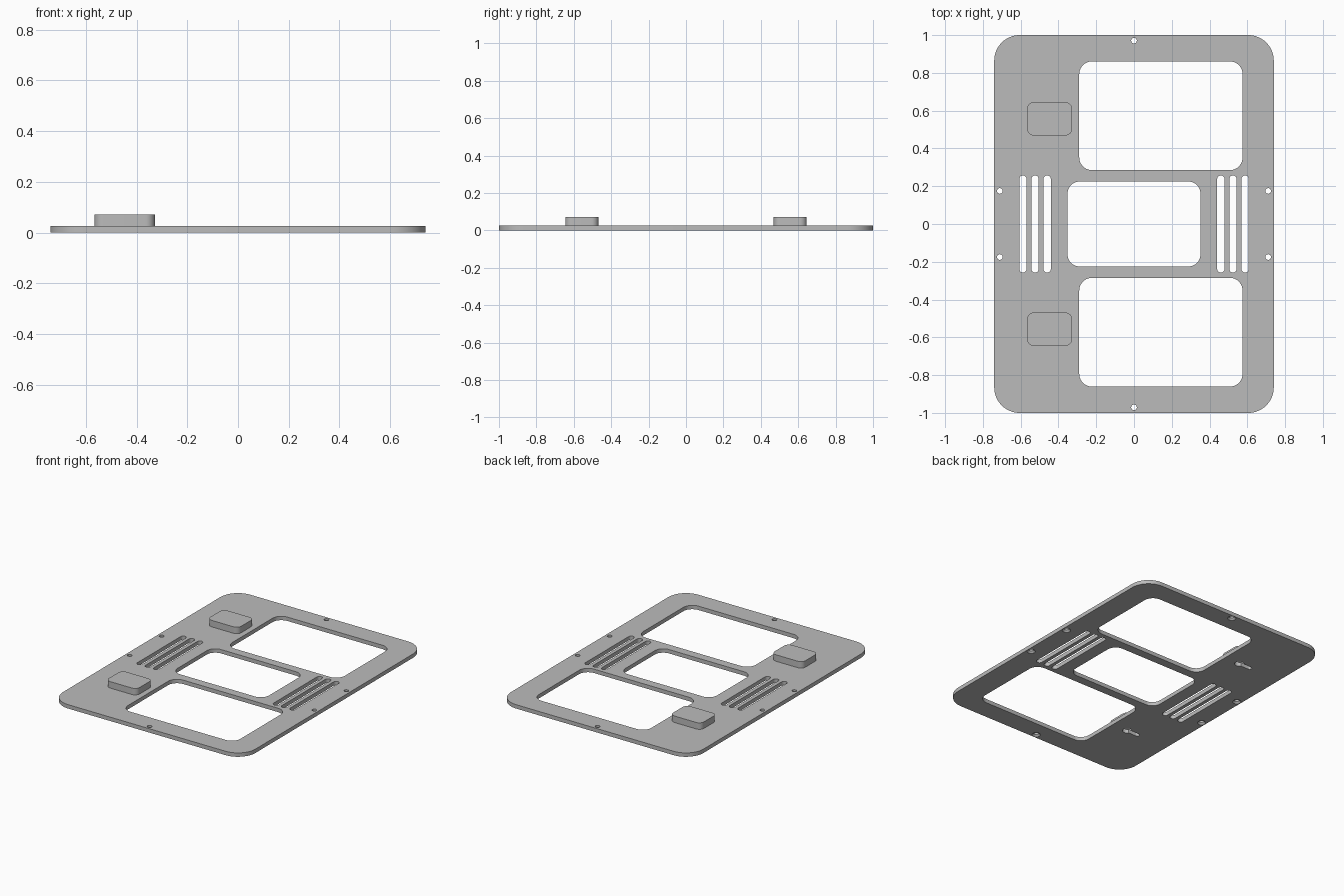
import bpy, bmesh, math
from mathutils import Matrix

if "Cube" in bpy.data.objects:
    bpy.data.objects.remove(bpy.data.objects["Cube"])

grey = bpy.data.materials.new("light grey")
grey.diffuse_color = (0.5, 0.5, 0.5, 1)
grey.use_nodes = True
grey.node_tree.nodes["Principled BSDF"].inputs["Base Color"].default_value = grey.diffuse_color
PLATE_TOP, BOSS_TOP = 0.027, 0.072


def rounded(cx, cy, hx, hy, r, n=10):
    """Outline of a rounded rectangle with half sizes hx, hy."""
    pts = []
    for k, (sx, sy) in enumerate([(1, 1), (-1, 1), (-1, -1), (1, -1)]):
        for i in range(n + 1):
            a = math.pi / 2 * (k + i / n)
            p = (cx + sx * (hx - r) + r * math.cos(a), cy + sy * (hy - r) + r * math.sin(a))
            if not pts or math.dist(p, pts[-1]) > 1e-5:
                pts.append(p)
    if math.dist(pts[0], pts[-1]) < 1e-5:
        pts.pop()
    return pts


def circle(cx, cy, r, n=24):
    return [(cx + r * math.cos(2 * math.pi * i / n), cy + r * math.sin(2 * math.pi * i / n))
            for i in range(n)]


def keyhole(cx, cy, big=0.03, small=0.015, length=0.085):
    """Round opening with a narrow slot running towards -x."""
    a0 = math.asin(small / big)
    pts = [(cx + big * math.cos(a), cy + big * math.sin(a))
           for a in [-math.pi + a0 + i / 24 * (2 * math.pi - 2 * a0) for i in range(25)]]
    pts += [(cx - length + small * math.cos(a), cy + small * math.sin(a))
            for a in [math.pi / 2 + math.pi * i / 10 for i in range(11)]]
    return pts


def slab(name, outlines, z0, z1):
    """Extrude an outline, with any further outlines as holes."""
    cu = bpy.data.curves.new(name, 'CURVE')
    cu.dimensions, cu.fill_mode, cu.extrude = '2D', 'BOTH', (z1 - z0) / 2
    for pts in outlines:
        s = cu.splines.new('POLY')
        s.points.add(len(pts) - 1)
        for p, (x, y) in zip(s.points, pts):
            p.co = (x, y, 0, 1)
        s.use_cyclic_u = True
    tmp = bpy.data.objects.new(name + "_outline", cu)
    bpy.context.collection.objects.link(tmp)
    me = bpy.data.meshes.new_from_object(tmp.evaluated_get(bpy.context.evaluated_depsgraph_get()))
    bpy.data.objects.remove(tmp)
    bm = bmesh.new()
    bm.from_mesh(me)
    bmesh.ops.remove_doubles(bm, verts=bm.verts, dist=1e-5)
    bmesh.ops.translate(bm, verts=bm.verts, vec=(0, 0, (z0 + z1) / 2))
    bmesh.ops.recalc_face_normals(bm, faces=bm.faces)
    bm.to_mesh(me)
    bm.free()
    me.materials.clear()
    me.materials.append(grey)
    ob = bpy.data.objects.new(name, me)
    bpy.context.collection.objects.link(ob)
    return ob


def smooth(ob):
    bpy.ops.object.select_all(action='DESELECT')
    ob.select_set(True)
    bpy.context.view_layer.objects.active = ob
    bpy.ops.object.shade_smooth_by_angle(angle=math.radians(30))


# Plate openings: windows, vent slots, screw holes, hanging keyholes
screws = [(0, 0.971), (0, -0.971)] + [(sx * 0.71, sy * 0.175) for sx in (-1, 1) for sy in (-1, 1)]
loops = [rounded(0, 0, 0.74, 1.0, 0.135, 16), rounded(0, 0, 0.352, 0.225, 0.065)]
for s in (-1, 1):
    loops.append(rounded(0.1425, s * 0.573, 0.4325, 0.288, 0.068))
    loops += [rounded(s * x, 0, 0.0195, 0.257, 0.0195, 8) for x in (0.46, 0.524, 0.588)]
    loops.append(keyhole(-0.41, s * 0.557))
loops += [circle(x, y, 0.015) for x, y in screws]
plate = slab("plate", loops, 0, PLATE_TOP)

# Countersinks on the underside of the screw holes
bm = bmesh.new()
for x, y in screws:
    bmesh.ops.create_cone(bm, cap_ends=True, segments=24, radius1=0.03, radius2=0.012, depth=0.018,
                          matrix=Matrix.Translation((x, y, 0.006)))
me = bpy.data.meshes.new("countersink_cutter")
bm.to_mesh(me)
bm.free()
cutter = bpy.data.objects.new("countersink_cutter", me)
bpy.context.collection.objects.link(cutter)
cutter.hide_render = True
cutter.hide_set(True)
mod = plate.modifiers.new("countersinks", 'BOOLEAN')
mod.operation, mod.solver, mod.object = 'DIFFERENCE', 'EXACT', cutter
smooth(plate)
bpy.context.view_layer.objects.active = plate
bpy.ops.object.modifier_move_to_index(modifier="countersinks", index=0)
bpy.ops.object.modifier_apply(modifier="countersinks")
bpy.data.objects.remove(cutter)

# Raised hanger housings, hollow for the screw head, closed by a lid
for side, s in (("back", 1), ("front", -1)):
    outline = rounded(-0.447, s * 0.557, 0.119, 0.0885, 0.036)
    pocket = rounded(-0.447, s * 0.557, 0.075, 0.034, 0.033)
    housing = slab(side + "_hanger_housing", [outline, pocket], PLATE_TOP, BOSS_TOP)
    # lid closes the pocket flush with the top of the housing
    lid = slab(side + "_hanger_lid", [pocket], BOSS_TOP - 0.012, BOSS_TOP)
    smooth(housing)
    smooth(lid)
